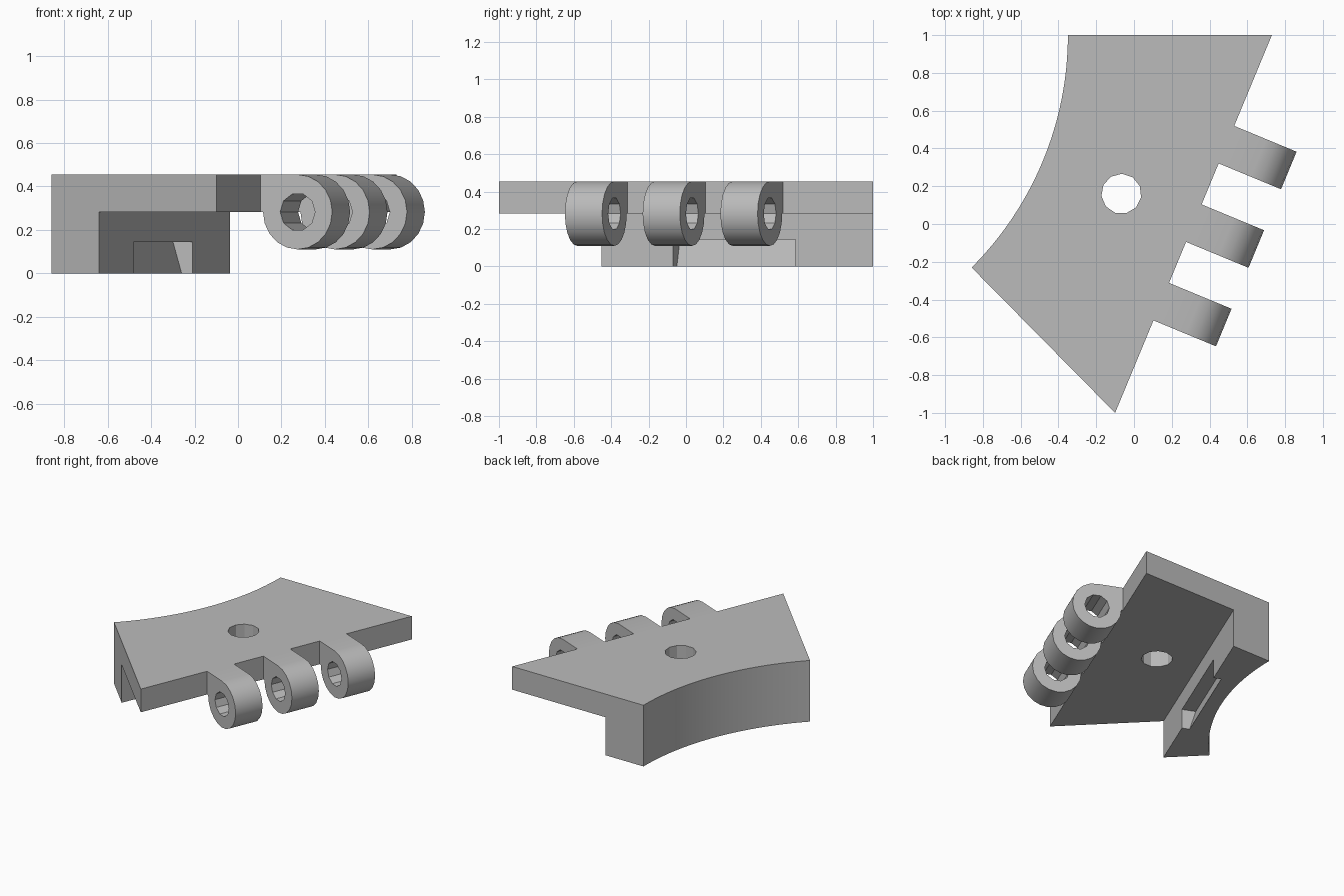
import bpy, bmesh
from math import sin, cos, pi, radians
from mathutils import Matrix, Vector

cube = bpy.data.objects.get("Cube")
if cube:
    bpy.data.objects.remove(cube, do_unlink=True)

TOP, MID = 0.455, 0.2825          # upper surface, underside of plate
CORNER = Vector((-0.10, -1.0, 0))  # front end of the hinge edge
TILT = radians(22.5)
ALONG = Vector((sin(TILT), cos(TILT), 0))
OUT = Vector((cos(TILT), -sin(TILT), 0))
WALL = -0.708                     # inner wall face, measured from hinge edge

grey = bpy.data.materials.new("plain grey")
grey.use_nodes = True
grey.diffuse_color = (0.5, 0.5, 0.5, 1)
grey.node_tree.nodes["Principled BSDF"].inputs["Base Color"].default_value = (0.5, 0.5, 0.5, 1)


def arc(cx, cy, r, start, end, n):
    angles = [radians(start + (end - start) * i / n) for i in range(n + 1)]
    return [(cx + r * cos(a), cy + r * sin(a)) for a in angles]


def prism(name, points, depth, matrix=Matrix()):
    """Extrude a flat profile along the local z axis."""
    bm = bmesh.new()
    face = bm.faces.new([bm.verts.new((x, y, 0)) for x, y in points])
    new = bmesh.ops.extrude_face_region(bm, geom=[face])["geom"]
    bmesh.ops.translate(bm, vec=(0, 0, depth),
                        verts=[v for v in new if isinstance(v, bmesh.types.BMVert)])
    bmesh.ops.recalc_face_normals(bm, faces=bm.faces)
    bm.transform(matrix)
    mesh = bpy.data.meshes.new(name)
    bm.to_mesh(mesh)
    bm.free()
    mesh.materials.append(grey)
    obj = bpy.data.objects.new(name, mesh)
    bpy.context.collection.objects.link(obj)
    return obj


def hinge_frame(s):
    """Local x points out of the hinge edge, y up, z back along the edge."""
    m = Matrix((OUT, (0, 0, 1), -ALONG)).transposed().to_4x4()
    m.translation = CORNER + ALONG * s
    return m


def combine(target, tool, operation):
    mod = target.modifiers.new(operation.title(), "BOOLEAN")
    mod.operation, mod.solver, mod.object = operation, "EXACT", tool
    bpy.context.view_layer.objects.active = target
    bpy.ops.object.modifier_apply(modifier=mod.name)
    bpy.data.objects.remove(tool, do_unlink=True)


# Full-height body with a concave back
outline = [(-0.10, -1.0), (0.73, 1.0)] + arc(-2.09, 1.0, 1.74, 0, -45, 32)
body = prism("hinge_bracket", outline, TOP)

# Undercut leaving a thin plate and a deep back wall
combine(body, prism("undercut", [(WALL, -0.2), (1.5, -0.2), (1.5, MID), (WALL, MID)],
                    5, hinge_frame(3.5)), "DIFFERENCE")

# Sloped pocket in the wall's inner face
pocket = [(WALL - 0.04, -0.05), (WALL + 0.05, -0.05), (WALL + 0.05, 0.145),
          (WALL - 0.097, 0.145), (WALL - 0.054, 0)]
combine(body, prism("pocket", pocket, 0.708, hinge_frame(1.422)), "DIFFERENCE")

# Screw hole through the plate
combine(body, prism("screw_hole", arc(-0.067, 0.16, 0.106, 22.5, 382.5, 11)[:-1], 1),
        "DIFFERENCE")

# Three pierced hinge knuckles
R, AXIS = 0.1725, 0.186
for i in range(3):
    end = 0.745 + 0.45 * i
    profile = [(-0.05, MID), (-0.05, TOP)] + arc(AXIS, MID, R, 90, -180, 15)
    knuckle = prism("knuckle", profile, 0.215, hinge_frame(end))
    bore = prism("bore", arc(AXIS, MID, 0.087, 0, 360, 10)[:-1], 0.4, hinge_frame(end + 0.1))
    combine(knuckle, bore, "DIFFERENCE")
    combine(body, knuckle, "UNION")

# Smooth the curved surfaces, keep corners crisp
bpy.ops.object.select_all(action="DESELECT")
body.select_set(True)
bpy.context.view_layer.objects.active = body
bpy.ops.object.shade_smooth_by_angle(angle=radians(25))
